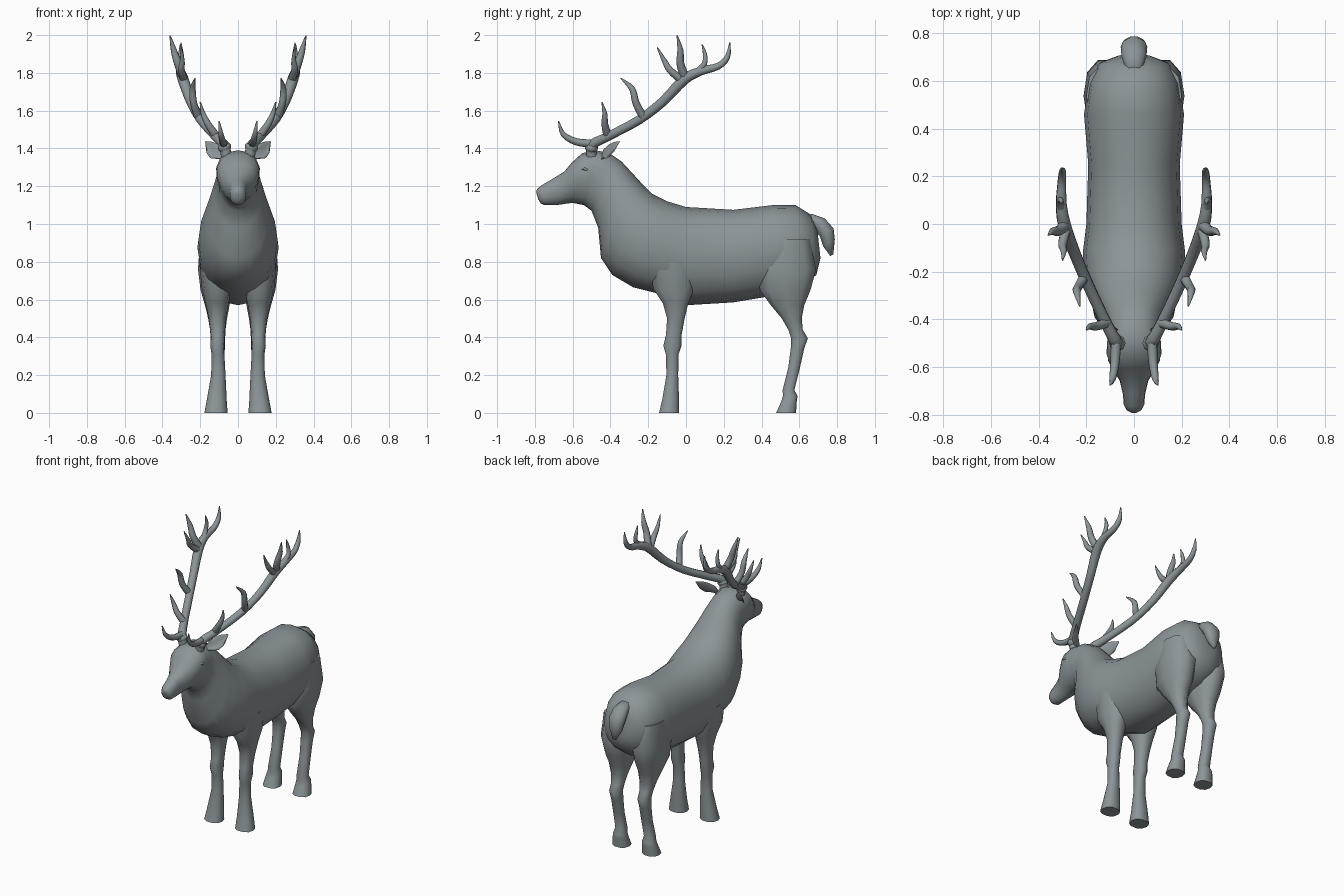
import bpy, bmesh, math
from mathutils import Vector

coat = bpy.data.materials.new("grey_coat")
coat.diffuse_color = (0.26, 0.30, 0.315, 1)


def loft(name, rings, angle=60):
    """Skin a list of equal-length point rings and close both ends."""
    bm = bmesh.new()
    rows = [[bm.verts.new(p) for p in r] for r in rings]
    n = len(rows[0])
    for a, b in zip(rows, rows[1:]):
        for i in range(n):
            j = (i + 1) % n
            bm.faces.new((a[i], a[j], b[j], b[i]))
    for row in (rows[0], rows[-1]):
        hub = bm.verts.new(sum((v.co for v in row), Vector()) / n)
        for i in range(n):
            bm.faces.new((row[i], row[(i + 1) % n], hub))
    bmesh.ops.recalc_face_normals(bm, faces=bm.faces)
    me = bpy.data.meshes.new(name)
    bm.to_mesh(me)
    bm.free()
    me.materials.append(coat)
    ob = bpy.data.objects.new(name, me)
    bpy.context.collection.objects.link(ob)
    bpy.context.view_layer.objects.active = ob
    for o in bpy.context.selected_objects:
        o.select_set(False)
    ob.select_set(True)
    bpy.ops.object.shade_smooth_by_angle(angle=math.radians(angle))
    return ob


def spow(v, p):
    return math.copysign(abs(v) ** p, v)


def oval(c, u, v, n=12, p=1.0):
    """Ring around c with half-axes u and v; p < 1 squares it off."""
    c, u, v = Vector(c), Vector(u), Vector(v)
    return [c + u * spow(math.cos(2 * math.pi * i / n), p)
            + v * spow(math.sin(2 * math.pi * i / n), p) for i in range(n)]


def smooth_path(pts, steps=3):
    """Catmull-Rom through (x, y, z, radius) points."""
    q = [Vector(p) for p in pts]
    q = [2 * q[0] - q[1]] + q + [2 * q[-1] - q[-2]]
    out = []
    for a, b, c, d in zip(q, q[1:], q[2:], q[3:]):
        for k in range(steps):
            t = k / steps
            out.append(0.5 * (2 * b + (c - a) * t + (2 * a - 5 * b + 4 * c - d) * t * t
                              + (3 * b - a - 3 * c + d) * t ** 3))
    return out + [q[-2]]


def tube(name, pts, side, n=8):
    path = smooth_path([(p[0] * side, *p[1:]) for p in pts])
    pos = [p.to_3d() if len(p) == 3 else Vector(p[:3]) for p in path]
    u, rings = Vector((1, 0, 0)), []
    for i, p in enumerate(pos):
        t = (pos[min(i + 1, len(pos) - 1)] - pos[max(i - 1, 0)]).normalized()
        u = (u - t * u.dot(t)).normalized()
        r = max(path[i][3], 0.002)
        rings.append(oval(p, u * r, t.cross(u) * r, n))
    loft(name, rings)


# Body, neck and head: top y, top z, bottom y, bottom z, half width, narrowing below
body = [
    (0.695, 0.97, 0.712, 0.82, 0.07, 0), (0.66, 1.05, 0.69, 0.73, 0.145, 0),
    (0.58, 1.10, 0.60, 0.66, 0.19, 0), (0.46, 1.10, 0.46, 0.62, 0.21, 0),
    (0.25, 1.075, 0.25, 0.585, 0.192, 0), (0.00, 1.09, 0.00, 0.57, 0.20, 0),
    (-0.10, 1.12, -0.14, 0.63, 0.215, 0), (-0.18, 1.16, -0.28, 0.665, 0.21, 0),
    (-0.23, 1.21, -0.39, 0.73, 0.185, 0.05), (-0.28, 1.265, -0.45, 0.82, 0.16, 0.05),
    (-0.34, 1.33, -0.465, 0.98, 0.128, 0.05), (-0.41, 1.378, -0.50, 1.07, 0.108, 0.1),
    (-0.48, 1.39, -0.54, 1.10, 0.113, 0.2), (-0.55, 1.375, -0.60, 1.112, 0.108, 0.25),
    (-0.605, 1.325, -0.64, 1.107, 0.083, 0.2), (-0.645, 1.277, -0.67, 1.102, 0.060, 0.15),
    (-0.71, 1.237, -0.715, 1.10, 0.047, 0), (-0.765, 1.205, -0.75, 1.10, 0.043, 0),
    (-0.788, 1.185, -0.77, 1.11, 0.032, 0), (-0.794, 1.17, -0.782, 1.13, 0.015, 0)]
rings = []
for ty, tz, by, bz, w, nar in body:
    top, bot = Vector((0, ty, tz)), Vector((0, by, bz))
    ring = oval((top + bot) / 2, (w, 0, 0), (top - bot) / 2, 16, 0.92)
    for i, p in enumerate(ring):
        p.x *= 1 + nar * math.sin(2 * math.pi * i / 16)
    rings.append(ring)
loft("body", rings, 70)

# Tail: y, z, half width, half thickness
tail = [(0.64, 1.04, 0.03, 0.03), (0.70, 1.01, 0.052, 0.042), (0.745, 0.955, 0.056, 0.045),
        (0.757, 0.90, 0.045, 0.038), (0.772, 0.835, 0.012, 0.010)]
loft("tail", [oval((0, y, z), (w, 0, 0), (0, t * 0.85, t * 0.5), 10) for y, z, w, t in tail])

# Legs: z, front y, back y, inner x, outer x
front_leg = [(0, -0.145, -0.035, 0.055, 0.178), (0.07, -0.128, -0.035, 0.06, 0.165),
             (0.20, -0.105, -0.04, 0.066, 0.142), (0.31, -0.108, -0.038, 0.072, 0.14),
             (0.355, -0.122, -0.022, 0.072, 0.147), (0.41, -0.108, -0.022, 0.07, 0.145),
             (0.50, -0.102, -0.005, 0.064, 0.155), (0.58, -0.125, 0.015, 0.05, 0.172),
             (0.66, -0.18, 0.05, 0.03, 0.192), (0.80, -0.19, 0.06, 0.04, 0.205)]
hind_leg = [(0, 0.475, 0.585, 0.055, 0.17), (0.06, 0.502, 0.588, 0.062, 0.16),
            (0.09, 0.512, 0.592, 0.066, 0.152), (0.12, 0.510, 0.575, 0.07, 0.145),
            (0.24, 0.540, 0.605, 0.072, 0.14), (0.34, 0.553, 0.627, 0.07, 0.142),
            (0.395, 0.555, 0.647, 0.068, 0.145), (0.44, 0.540, 0.620, 0.066, 0.148),
            (0.50, 0.505, 0.615, 0.058, 0.158), (0.57, 0.445, 0.63, 0.045, 0.175),
            (0.65, 0.385, 0.665, 0.025, 0.198), (0.76, 0.38, 0.695, 0.02, 0.212),
            (0.92, 0.42, 0.66, 0.05, 0.20)]

# Antlers: x, y, z, radius
antler = {
    "beam": [(0.062, -0.50, 1.36, 0.028), (0.075, -0.495, 1.42, 0.028), (0.12, -0.41, 1.465, 0.025),
             (0.195, -0.25, 1.55, 0.025), (0.25, -0.12, 1.65, 0.026), (0.29, -0.01, 1.765, 0.029),
             (0.305, 0.08, 1.81, 0.024), (0.303, 0.17, 1.835, 0.019), (0.30, 0.22, 1.885, 0.015),
             (0.302, 0.232, 1.96, 0.003)],
    "burr": [(0.064, -0.50, 1.39, 0.03), (0.07, -0.50, 1.405, 0.036), (0.074, -0.497, 1.42, 0.03)],
    "brow_tine": [(0.075, -0.49, 1.425, 0.022), (0.08, -0.58, 1.435, 0.019),
                  (0.09, -0.65, 1.475, 0.014), (0.10, -0.675, 1.545, 0.003)],
    "second_tine": [(0.115, -0.415, 1.465, 0.022), (0.16, -0.43, 1.53, 0.018),
                    (0.185, -0.43, 1.585, 0.013), (0.20, -0.445, 1.645, 0.003)],
    "third_tine": [(0.21, -0.225, 1.565, 0.022), (0.235, -0.265, 1.64, 0.019),
                   (0.24, -0.285, 1.715, 0.016), (0.228, -0.345, 1.772, 0.003)],
    "fourth_tine": [(0.285, -0.02, 1.76, 0.022), (0.30, -0.085, 1.815, 0.018),
                    (0.295, -0.115, 1.865, 0.013), (0.30, -0.152, 1.935, 0.003)],
    "crown_tine": [(0.29, -0.005, 1.775, 0.024), (0.318, -0.03, 1.85, 0.021),
                   (0.34, -0.03, 1.92, 0.016), (0.36, -0.047, 1.998, 0.003)],
    "rear_tine": [(0.305, 0.065, 1.81, 0.018), (0.312, 0.098, 1.85, 0.014),
                  (0.306, 0.10, 1.90, 0.011), (0.305, 0.085, 1.95, 0.003)]}

# Ears: x, y, z, half width
ear = [(0.075, -0.445, 1.355, 0.016), (0.10, -0.435, 1.372, 0.032), (0.128, -0.41, 1.386, 0.044),
       (0.15, -0.385, 1.405, 0.035), (0.172, -0.352, 1.435, 0.004)]

for side, tag in ((1, "left"), (-1, "right")):
    for name, rows in (("front_leg", front_leg), ("hind_leg", hind_leg)):
        loft(f"{tag}_{name}", [
            oval((side * (a + b) / 2, (f + k) / 2, z), ((b - a) / 2, 0, 0), (0, (k - f) / 2, 0), 10, 0.85)
            for z, f, k, a, b in rows])
    for name, pts in antler.items():
        tube(f"{tag}_{name}", pts, side)

    # Cupped ear: front half of each ring is pushed back
    rings = []
    for x, y, z, w in ear:
        wide, thick = Vector((-side * 0.45, 0.15, 0.85)) * w, Vector((side * 0.45, 0.85, 0.1)) * w * 0.45
        ring = oval((side * x, y, z), wide, thick, 12)
        for i in (8, 9, 10):
            ring[i] -= thick * -1.2
        rings.append(ring)
    loft(f"{tag}_ear", rings)

    # Eye with upper lid ridge
    loft(f"{tag}_eye", [
        oval((side * (0.085 + 0.022 * math.sin(a)), -0.553 - 0.010 * math.sin(a), 1.275),
             (side * 0.010 * math.cos(a), 0.024 * math.cos(a), 0), (0, 0, 0.014 * math.cos(a)), 10)
        for a in (0, 0.5, 1.0, 1.4)])
    tube(f"{tag}_eyelid", [(0.088, -0.587, 1.275, 0.004), (0.101, -0.562, 1.293, 0.008),
                           (0.109, -0.535, 1.291, 0.008), (0.107, -0.512, 1.278, 0.003)], side, 6)
